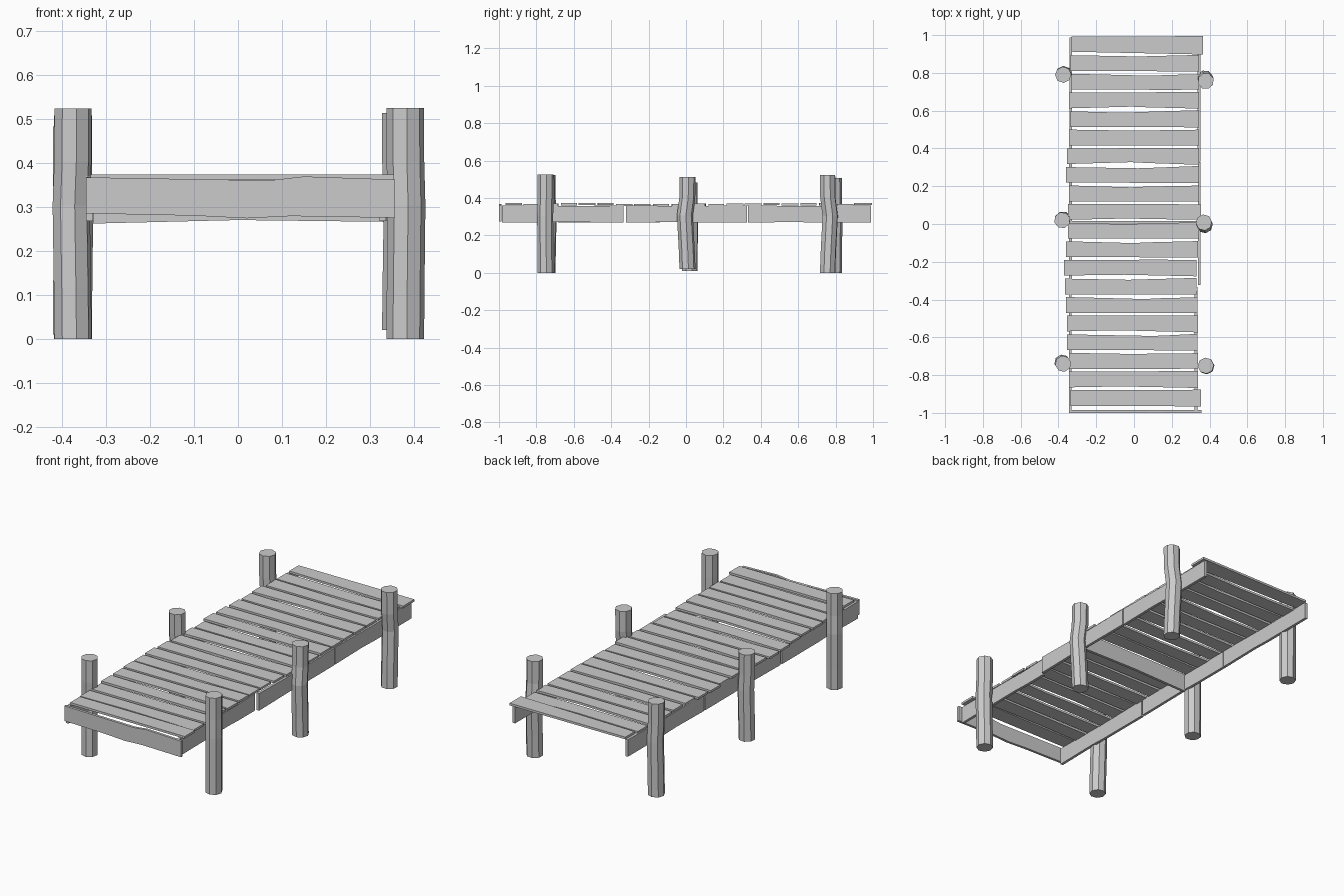
import bpy, bmesh, math, random
from mathutils import Vector

if "Cube" in bpy.data.objects:
    bpy.data.objects.remove(bpy.data.objects["Cube"])

random.seed(4)


def finish(name, bm):
    bmesh.ops.recalc_face_normals(bm, faces=bm.faces[:])
    mesh = bpy.data.meshes.new(name)
    bm.to_mesh(mesh)
    bm.free()
    obj = bpy.data.objects.new(name, mesh)
    bpy.context.collection.objects.link(obj)
    return obj


def board(name, outline, thickness):
    """Flat 3D outline pushed along a thickness vector."""
    bm = bmesh.new()
    face = bm.faces.new([bm.verts.new(p) for p in outline])
    ext = bmesh.ops.extrude_face_region(bm, geom=[face], use_keep_orig=True)
    moved = [v for v in ext["geom"] if isinstance(v, bmesh.types.BMVert)]
    bmesh.ops.translate(bm, verts=moved, vec=Vector(thickness))
    return finish(name, bm)


def post(name, x, y, z0, z1, bend):
    """Eight-sided pole with slightly shifted rings."""
    bm = bmesh.new()
    sides, rings = 8, []
    turn = random.uniform(0, math.pi / 4)
    for f, k in ((0, 0), (0.22, 0.3), (0.58, 1), (0.77, 0.1), (1, 0)):
        cx, cy = x + bend[0] * k, y + bend[1] * k
        rings.append([bm.verts.new((cx + 0.043 * math.cos(turn + i * math.tau / sides),
                                    cy + 0.043 * math.sin(turn + i * math.tau / sides),
                                    z0 + (z1 - z0) * f)) for i in range(sides)])
    for a, b in zip(rings, rings[1:]):
        for i in range(sides):
            j = (i + 1) % sides
            bm.faces.new((a[i], a[j], b[j], b[i]))
    bm.faces.new(rings[0])
    bm.faces.new(rings[-1])
    return finish(name, bm)


# Posts
post("post_front_left", -0.375, -0.74, 0, 0.523, (-0.004, 0.006))
post("post_front_right", 0.38, -0.75, 0, 0.525, (0.003, -0.003))
post("post_middle_left", -0.38, 0.02, 0.01, 0.482, (0.003, 0.004))
post("post_middle_right", 0.37, 0.008, 0.02, 0.513, (0.004, -0.014))
post("post_back_left", -0.375, 0.79, 0, 0.507, (0.003, 0.004))
post("post_back_right", 0.38, 0.757, 0, 0.524, (-0.004, 0.014))

# Deck planks, back to front, with worn kinks along one edge
left = [33, 33.5, 33, 34.5, 34, 34.5, 35.5, 36, 34.5, 35,
        35, 36, 37, 36.5, 36, 35.5, 35.5, 34.5, 34.5, 33.5]
right = [36.5, 34.5, 34.5, 34.5, 34.5, 34.5, 34.5, 34.5, 34.5, 35.5,
         34.5, 34, 33, 33, 33.5, 34, 33.5, 34, 34, 35.5]
for i, (l, r) in enumerate(zip(left, right)):
    l, r = -l / 100, r / 100
    y = 0.95 - i * 0.0985
    hl, hr = 0.042, 0.042 + random.uniform(-0.003, 0.003)
    skew = 0.008 if i == 0 else random.uniform(-0.001, 0.003)
    kink = random.uniform(-0.04, 0.14)
    dip = 0 if i in (0, 19) else random.uniform(0.005, 0.011)
    zt = 0.374 if i in (0, 19) else random.uniform(0.367, 0.374)
    s = 1 if i % 3 else -1
    top = [(r, hr + skew), (kink + 0.05, 0.041 - dip * 0.5), (kink - 0.03, 0.042 - dip), (l, hl - skew * 0.5)]
    bot = [(l, -hl), (kink - 0.1, -0.042), (kink + 0.1, -0.043), (r, -hr)]
    if i in (0, 19):
        top, bot = [top[0], top[3]], [bot[0], bot[3]]
    pts = [(px, y + s * py, zt) for px, py in bot + top]
    board(f"plank_{i + 1}", pts, (0, 0, -0.012))


def side_beam(name, x, y0, y1, low, high):
    m = y0 + (y1 - y0) * random.uniform(0.35, 0.65)
    pts = [(x, y0, low), (x, m, low + 0.004), (x, m + 0.1, low + 0.001), (x, y1, low + 0.001),
           (x, y1, high), (x, m + 0.08, high - 0.005), (x, y0, high)]
    board(name, pts, (0.015, 0, 0))


# Side beams in three lengths each side
for tag, xl, xr, y0, y1 in (("front", -0.345, 0.321, -0.985, -0.333),
                            ("middle", -0.343, 0.338, -0.322, 0.327),
                            ("back", -0.342, 0.336, 0.332, 0.988)):
    side_beam(f"side_beam_left_{tag}", xl, y0, y1, 0.268, 0.361)
    side_beam(f"side_beam_right_{tag}", xr, y0, y1, 0.268, 0.361)

# Front fascia board
board("front_board",
      [(-0.345, -1, 0.285), (-0.1, -1, 0.28), (0.02, -1, 0.274), (0.12, -1, 0.279), (0.357, -1, 0.275),
       (0.357, -1, 0.362), (0.15, -1, 0.369), (0.07, -1, 0.36), (-0.345, -1, 0.367)], (0, 0.014, 0))

# Cross beam under the middle
board("cross_beam",
      [(-0.33, 0.002, 0.262), (0, 0.002, 0.27), (0.338, 0.002, 0.266),
       (0.338, 0.002, 0.36), (-0.33, 0.002, 0.36)], (0, 0.015, 0))
